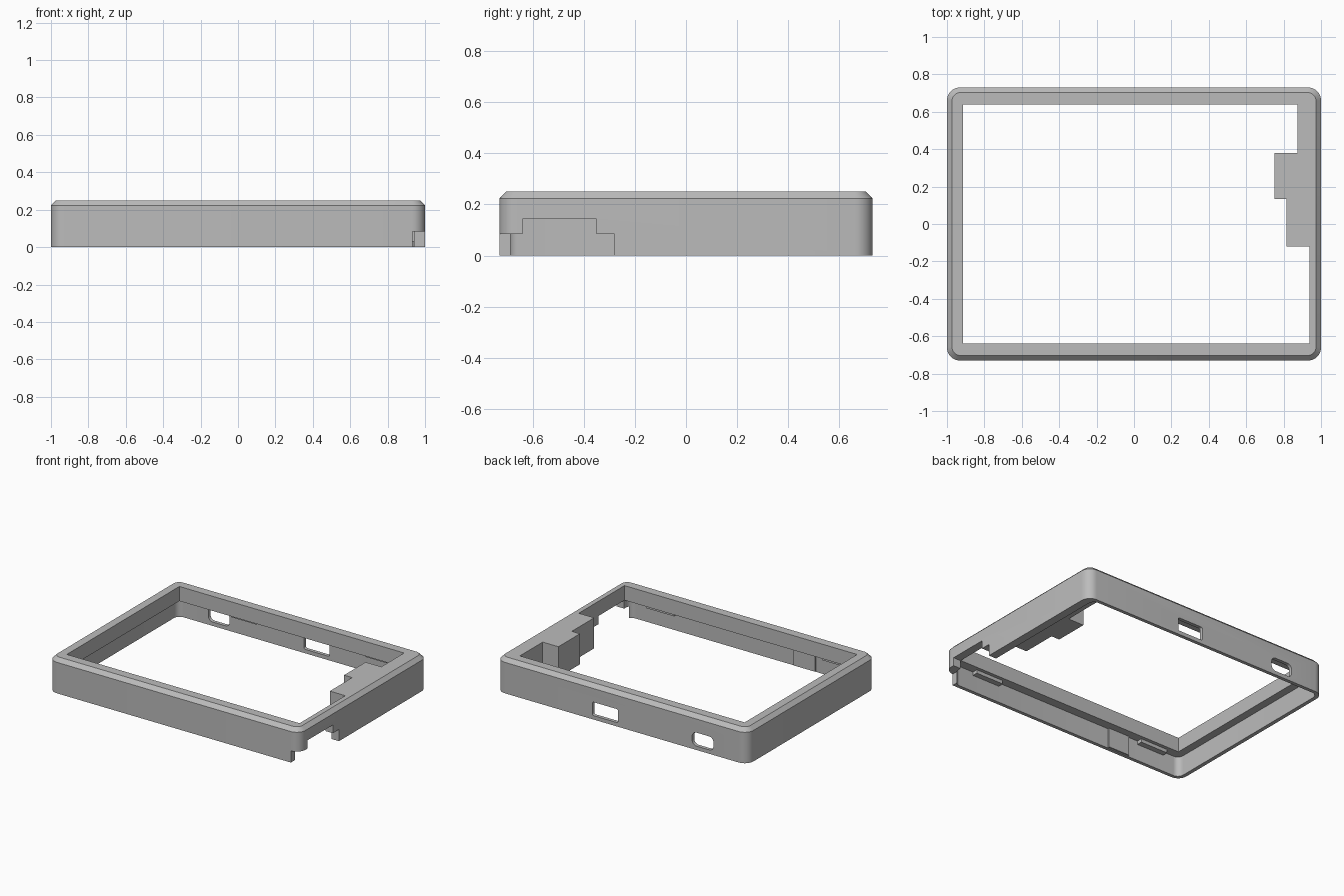
import bpy, bmesh, math

if "Cube" in bpy.data.objects:
    bpy.data.objects.remove(bpy.data.objects["Cube"], do_unlink=True)

grey = bpy.data.materials.new("plain_grey")
grey.use_nodes = True
color = (0.5, 0.5, 0.5, 1)
grey.diffuse_color = color
grey.node_tree.nodes["Principled BSDF"].inputs["Base Color"].default_value = color


def make_object(name, bm):
    bmesh.ops.recalc_face_normals(bm, faces=bm.faces)
    mesh = bpy.data.meshes.new(name)
    bm.to_mesh(mesh)
    bm.free()
    mesh.materials.append(grey)
    obj = bpy.data.objects.new(name, mesh)
    bpy.context.collection.objects.link(obj)
    return obj


def rounded_rect(x0, x1, y0, y1, r, steps=8):
    corners = [(x1 - r, y1 - r), (x0 + r, y1 - r), (x0 + r, y0 + r), (x1 - r, y0 + r)]
    points = []
    for i, (cx, cy) in enumerate(corners):
        for s in range(steps + 1):
            a = math.pi / 2 * (i + s / steps)
            points.append((cx + r * math.cos(a), cy + r * math.sin(a)))
    return points


def loft(name, layers):
    """Closed solid through a stack of (outline, z) layers."""
    bm = bmesh.new()
    rings = [[bm.verts.new((x, y, z)) for x, y in pts] for pts, z in layers]
    for low, high in zip(rings, rings[1:]):
        for i in range(len(low)):
            j = (i + 1) % len(low)
            bm.faces.new((low[i], low[j], high[j], high[i]))
    bm.faces.new(rings[0])
    bm.faces.new(rings[-1])
    return make_object(name, bm)


def box(name, x0, x1, y0, y1, z0, z1):
    outline = [(x0, y0), (x1, y0), (x1, y1), (x0, y1)]
    return loft(name, [(outline, z0), (outline, z1)])


def cut(target, cutter):
    cutter.hide_render = True
    mod = target.modifiers.new("cut", "BOOLEAN")
    mod.operation = "DIFFERENCE"
    mod.solver = "EXACT"
    mod.object = cutter
    bpy.context.view_layer.objects.active = target
    bpy.ops.object.modifier_apply(modifier=mod.name)
    bpy.data.objects.remove(cutter, do_unlink=True)


# Bezel shell with rounded corners and a chamfered top edge
LIP = 0.145
outer = rounded_rect(-1, 1, -0.73, 0.73, 0.07)
inset = rounded_rect(-0.973, 0.973, -0.703, 0.703, 0.045)
frame = loft("bezel_frame", [(outer, 0), (outer, 0.223), (inset, 0.25)])

# Hollow underside below the lip
cavity = rounded_rect(-0.972, 0.94, -0.705, 0.705, 0.045)
cut(frame, loft("cavity_cutter", [(cavity, -0.1), (cavity, LIP)]))

# Stepped window opening
opening = [(-0.915, -0.64), (0.938, -0.64), (0.938, -0.12), (0.815, -0.12), (0.815, 0.135),
           (0.75, 0.135), (0.75, 0.38), (0.875, 0.38), (0.875, 0.64), (-0.915, 0.64)]
cut(frame, loft("opening_cutter", [(opening, 0.1), (opening, 0.4)]))

# Stepped notch in the side wall, reaching round the front corner
cut(frame, box("notch_low_cutter", 0.932, 1.1, -0.8, -0.28, -0.1, 0.084))
cut(frame, box("notch_high_cutter", 0.925, 1.1, -0.64, -0.35, -0.12, 0.143))

# Rounded ports through the back wall
for x0, x1, r in ((0.03, 0.235, 0.012), (-0.73, -0.56, 0.035)):
    port = rounded_rect(x0, x1, 0.028, 0.125, r)
    cutter = loft("port_cutter", [(port, 0), (port, 0.2)])
    for v in cutter.data.vertices:
        x, z, depth = v.co
        v.co = (x, 0.65 + depth, z)
    bm = bmesh.new()
    bm.from_mesh(cutter.data)
    bmesh.ops.recalc_face_normals(bm, faces=bm.faces)
    bm.to_mesh(cutter.data)
    bm.free()
    cut(frame, cutter)

# Solid blocks hanging below the stepped side of the lip
box("support_block_front", 0.815, 0.942, -0.12, 0.135, 0.03, LIP)
box("support_block_middle", 0.75, 0.942, 0.135, 0.38, 0.03, LIP)
box("support_block_back", 0.875, 0.942, 0.38, 0.66, 0.03, LIP)

# Small clip ribs under the lip and a thicker pad on the front wall
for name, x0, x1 in (("front_rib_left", 0.56, 0.78), ("front_rib_right", -0.84, -0.62)):
    box(name, x0, x1, -0.707, -0.665, 0.12, LIP)
for name, x0, x1 in (("back_rib_left", 0.55, 0.77), ("back_rib_right", -0.52, -0.32)):
    box(name, x0, x1, 0.665, 0.707, 0.125, LIP)
box("front_wall_pad", -0.54, -0.37, -0.707, -0.694, 0.005, LIP)

# Smooth the rounded corners, keep the edges crisp
bpy.ops.object.select_all(action="DESELECT")
frame.select_set(True)
bpy.context.view_layer.objects.active = frame
bpy.ops.object.shade_smooth_by_angle(angle=math.radians(30))
